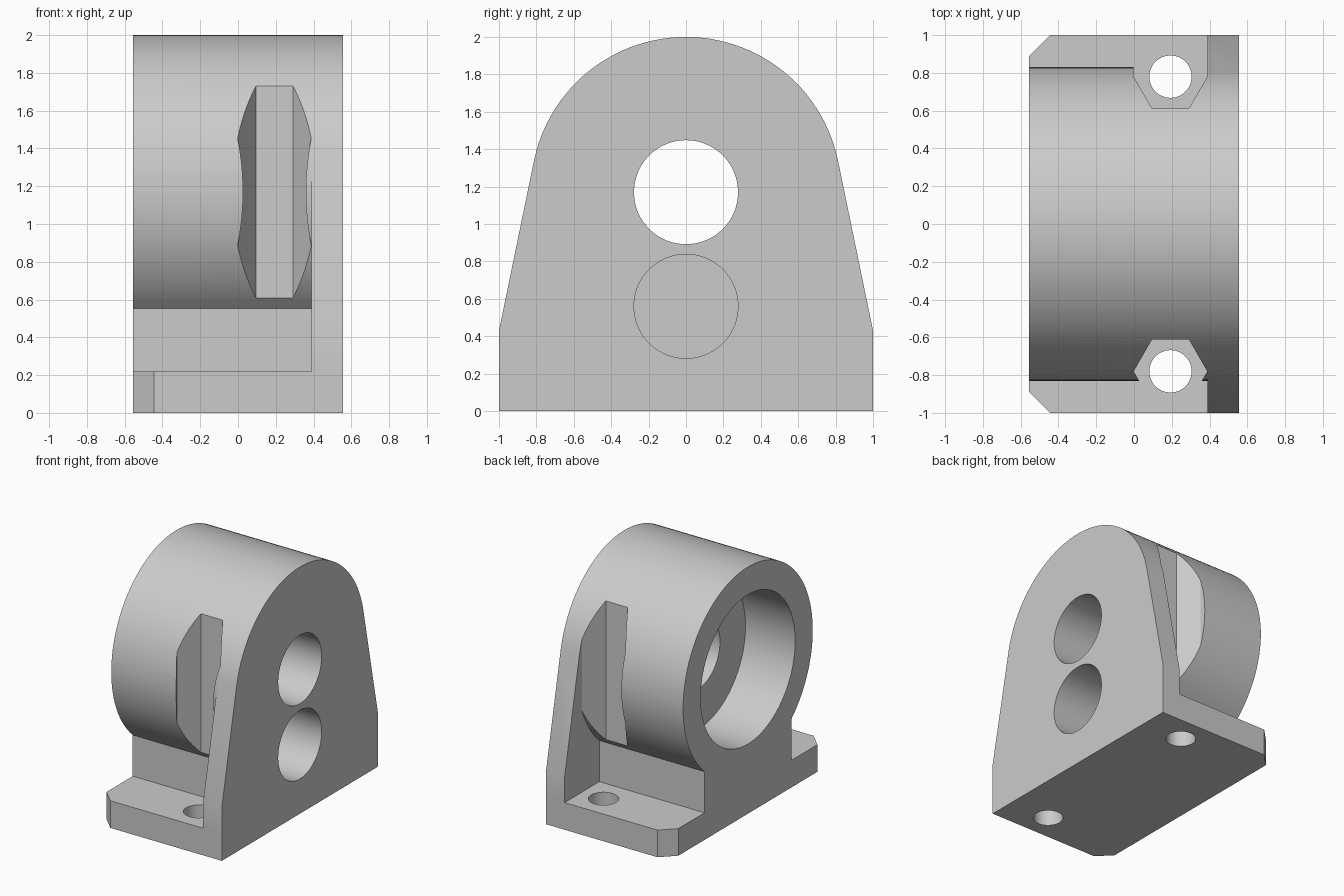
import bpy
import bmesh
from math import cos, sin, radians
from mathutils import Vector

cube = bpy.data.objects.get("Cube")
if cube:
    bpy.data.objects.remove(cube, do_unlink=True)

GREY = (0.6, 0.6, 0.6, 1.0)
metal = bpy.data.materials.new("light grey metal")
metal.use_nodes = True
metal.diffuse_color = GREY
metal.node_tree.nodes["Principled BSDF"].inputs["Base Color"].default_value = GREY

LEFT, RIGHT, INNER = -0.555, 0.555, 0.388   # housing end, plate outside, plate inside
AXIS_Z, RADIUS = 1.17, 0.83                 # main barrel
FLANGE_TOP = 0.22


def arc(cx, cy, r, start=0, end=357, step=3):
    return [(cx + r * cos(radians(a)), cy + r * sin(radians(a)))
            for a in range(start, end + 1, step)]


def prism(name, points, axis, low, high):
    """Extrude a closed outline: (y, z) along x, or (x, y) along z."""
    bm = bmesh.new()
    place = (lambda u, v: (low, u, v)) if axis == "x" else (lambda u, v: (u, v, low))
    face = bm.faces.new([bm.verts.new(place(u, v)) for u, v in points])
    moved = bmesh.ops.extrude_face_region(bm, geom=[face])["geom"]
    shift = high - low
    offset = Vector((shift, 0, 0)) if axis == "x" else Vector((0, 0, shift))
    bmesh.ops.translate(bm, vec=offset,
                        verts=[g for g in moved if isinstance(g, bmesh.types.BMVert)])
    bmesh.ops.recalc_face_normals(bm, faces=bm.faces)
    mesh = bpy.data.meshes.new(name)
    bm.to_mesh(mesh)
    bm.free()
    mesh.materials.append(metal)
    obj = bpy.data.objects.new(name, mesh)
    bpy.context.collection.objects.link(obj)
    return obj


def combine(target, tool, operation):
    tool.hide_render = True
    mod = target.modifiers.new(operation, "BOOLEAN")
    mod.operation, mod.solver, mod.object = operation, "EXACT", tool
    bpy.context.view_layer.objects.active = target
    bpy.ops.object.modifier_apply(modifier=mod.name)
    bpy.data.objects.remove(tool, do_unlink=True)


# End plate with rounded top and sloping flanks
plate_outline = [(-1, 0), (1, 0), (1, 0.43)] + arc(0, AXIS_Z, RADIUS, 12, 168) + [(-1, 0.43)]
housing = prism("bearing_housing", plate_outline, "x", INNER, RIGHT)

# Barrel on its neck
barrel_arc = arc(0, AXIS_Z, RADIUS, -48, 228)
neck = barrel_arc[0][0]
barrel = prism("barrel", barrel_arc + [(-neck, 0.1), (neck, 0.1)], "x", LEFT, INNER)
combine(housing, barrel, "UNION")

# Base flange with two chamfered corners
c = 0.11
flange = prism("base_flange", [(LEFT, -1 + c), (LEFT + c, -1), (RIGHT, -1), (RIGHT, 1),
                               (LEFT + c, 1), (LEFT, 1 - c)], "z", 0, FLANGE_TOP)
combine(housing, flange, "UNION")

# Bolt holes and the spanner pockets above them
bolt_x, bolt_y, hex_r = 0.193, 0.78, 0.195
front_hex = arc(bolt_x, -bolt_y, hex_r, 0, 300, 60)
back_slot = arc(bolt_x, bolt_y, hex_r, 180, 360, 60) + [(bolt_x + hex_r, 1.2),
                                                        (bolt_x - hex_r, 1.2)]
for side, pocket in ((-1, front_hex), (1, back_slot)):
    combine(housing, prism("pocket_cutter", pocket, "z", FLANGE_TOP, 2.2), "DIFFERENCE")
    hole = prism("bolt_cutter", arc(bolt_x, side * bolt_y, 0.112, 0, 354, 6), "z", -0.1, 0.3)
    combine(housing, hole, "DIFFERENCE")

# Wide bore, through hole and blind lower hole
for z, r, low, high in ((AXIS_Z, 0.605, -0.7, -0.11),
                        (AXIS_Z, 0.278, -0.3, 0.7),
                        (0.56, 0.278, 0.0, 0.7)):
    combine(housing, prism("bore_cutter", arc(0, z, r), "x", low, high), "DIFFERENCE")

# Smooth curved walls, crisp edges
bpy.ops.object.select_all(action="DESELECT")
housing.select_set(True)
bpy.context.view_layer.objects.active = housing
bpy.ops.object.shade_smooth_by_angle(angle=radians(25))
